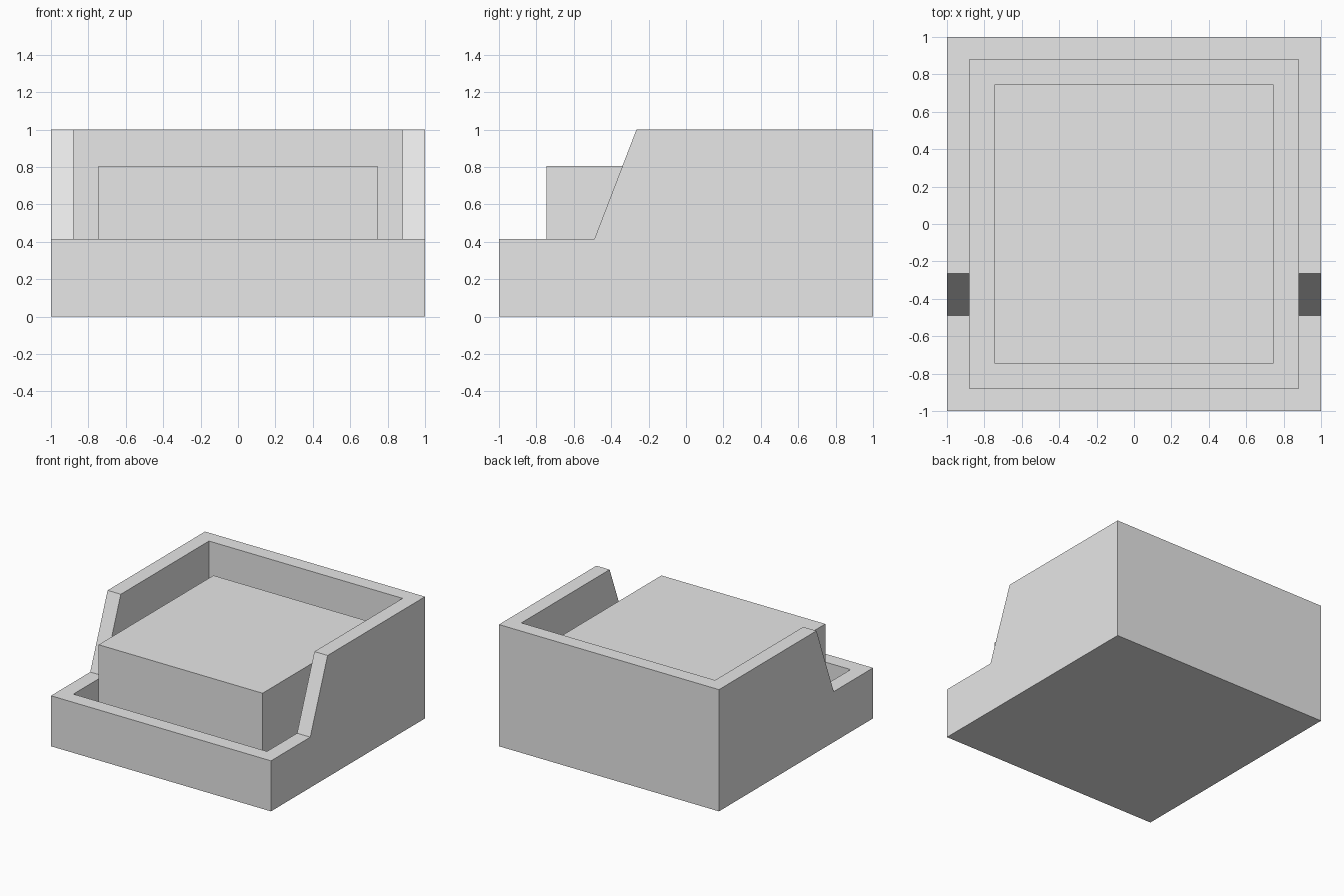
import bpy
import bmesh
from mathutils import Matrix, Vector

cube = bpy.data.objects.get("Cube")
if cube:
    bpy.data.objects.remove(cube, do_unlink=True)

# Single plain grey
grey = bpy.data.materials.new("light_grey")
grey.use_nodes = True
grey.diffuse_color = (0.8, 0.8, 0.8, 1)
grey.node_tree.nodes["Principled BSDF"].inputs["Base Color"].default_value = (0.8, 0.8, 0.8, 1)

WALL = 0.12      # wall and floor thickness
RIM = 0.415      # low front rim height


def add_object(name, bm):
    bmesh.ops.recalc_face_normals(bm, faces=bm.faces)
    mesh = bpy.data.meshes.new(name)
    bm.to_mesh(mesh)
    bm.free()
    mesh.materials.append(grey)
    obj = bpy.data.objects.new(name, mesh)
    bpy.context.collection.objects.link(obj)
    return obj


def box(name, half, bottom, top):
    bm = bmesh.new()
    size = Matrix.Diagonal((2 * half, 2 * half, top - bottom, 1))
    place = Matrix.Translation((0, 0, (top + bottom) / 2))
    bmesh.ops.create_cube(bm, size=1, matrix=place @ size)
    return add_object(name, bm)


# Outer tray: side profile swept across the width
profile = [(-1, 0), (1, 0), (1, 1), (-0.265, 1), (-0.49, RIM), (-1, RIM)]
bm = bmesh.new()
side = bm.faces.new([bm.verts.new((-1, y, z)) for y, z in profile])
swept = bmesh.ops.extrude_face_region(bm, geom=[side])
moved = [v for v in swept["geom"] if isinstance(v, bmesh.types.BMVert)]
bmesh.ops.translate(bm, verts=moved, vec=Vector((2, 0, 0)))
tray = add_object("tray", bm)

# Hollow the tray, then drop the cutter
cutter = box("cavity_cutter", 1 - WALL, WALL, 1.5)
cutter.hide_render = True
hollow = tray.modifiers.new("hollow", 'BOOLEAN')
hollow.operation = 'DIFFERENCE'
hollow.solver = 'EXACT'
hollow.object = cutter
bpy.context.view_layer.objects.active = tray
bpy.ops.object.modifier_apply(modifier="hollow")
bpy.data.objects.remove(cutter, do_unlink=True)

# Cushion block standing on the tray floor
box("cushion", 0.745, WALL, 0.805)
